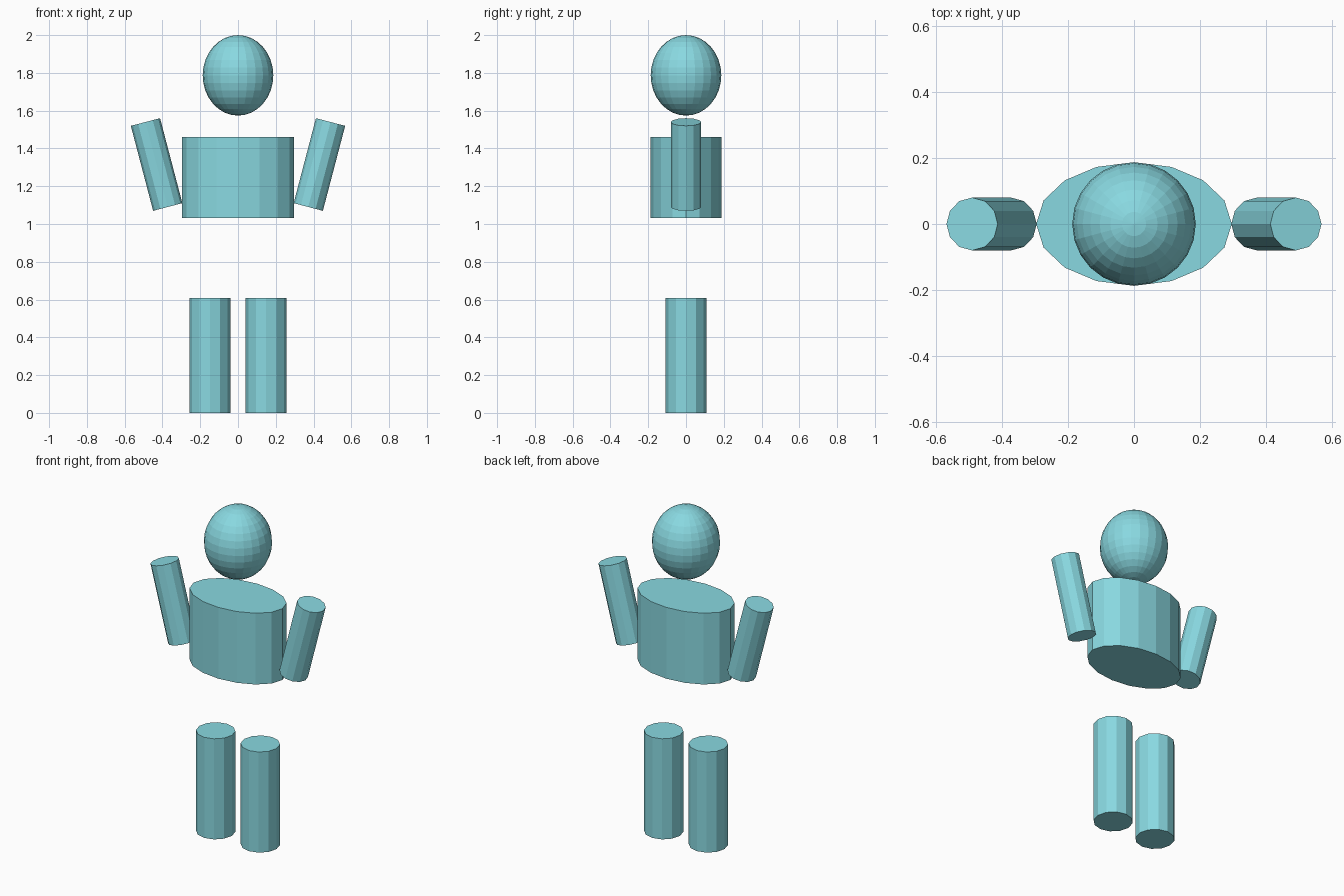
import bpy
import math

cube = bpy.data.objects.get("Cube")
if cube:
    bpy.data.objects.remove(cube, do_unlink=True)

# Single flat colour
COLOUR = (0.25, 0.69, 0.75, 1.0)
teal = bpy.data.materials.new("pale_teal")
teal.use_nodes = True
teal.diffuse_color = COLOUR
teal.node_tree.nodes["Principled BSDF"].inputs["Base Color"].default_value = COLOUR


def finish(name, scale=(1, 1, 1)):
    obj = bpy.context.object
    obj.name = name
    obj.scale = scale
    bpy.ops.object.transform_apply(location=False, rotation=False, scale=True)
    obj.data.materials.append(teal)
    return obj


def cylinder(name, sides, radius, depth, location, tilt=0.0, scale=(1, 1, 1)):
    bpy.ops.mesh.primitive_cylinder_add(
        vertices=sides, radius=radius, depth=depth,
        location=location, rotation=(0, tilt, 0))
    return finish(name, scale)


# Egg-shaped faceted head
bpy.ops.mesh.primitive_uv_sphere_add(
    segments=24, ring_count=16, radius=0.187, location=(0, 0, 1.787))
finish("head", (1, 1, 1.139))

# Oval torso
cylinder("torso", 16, 0.187, 0.43, (0, 0, 1.246), scale=(1.583, 1, 1))

# Arms lean outward at the top; legs stand upright
for side, sign in (("left", 1), ("right", -1)):
    cylinder(side + "_arm", 12, 0.08, 0.465, (sign * 0.431, 0, 1.315),
             tilt=sign * math.radians(14.7))
    cylinder(side + "_leg", 12, 0.108, 0.607, (sign * 0.149, 0, 0.3035))
